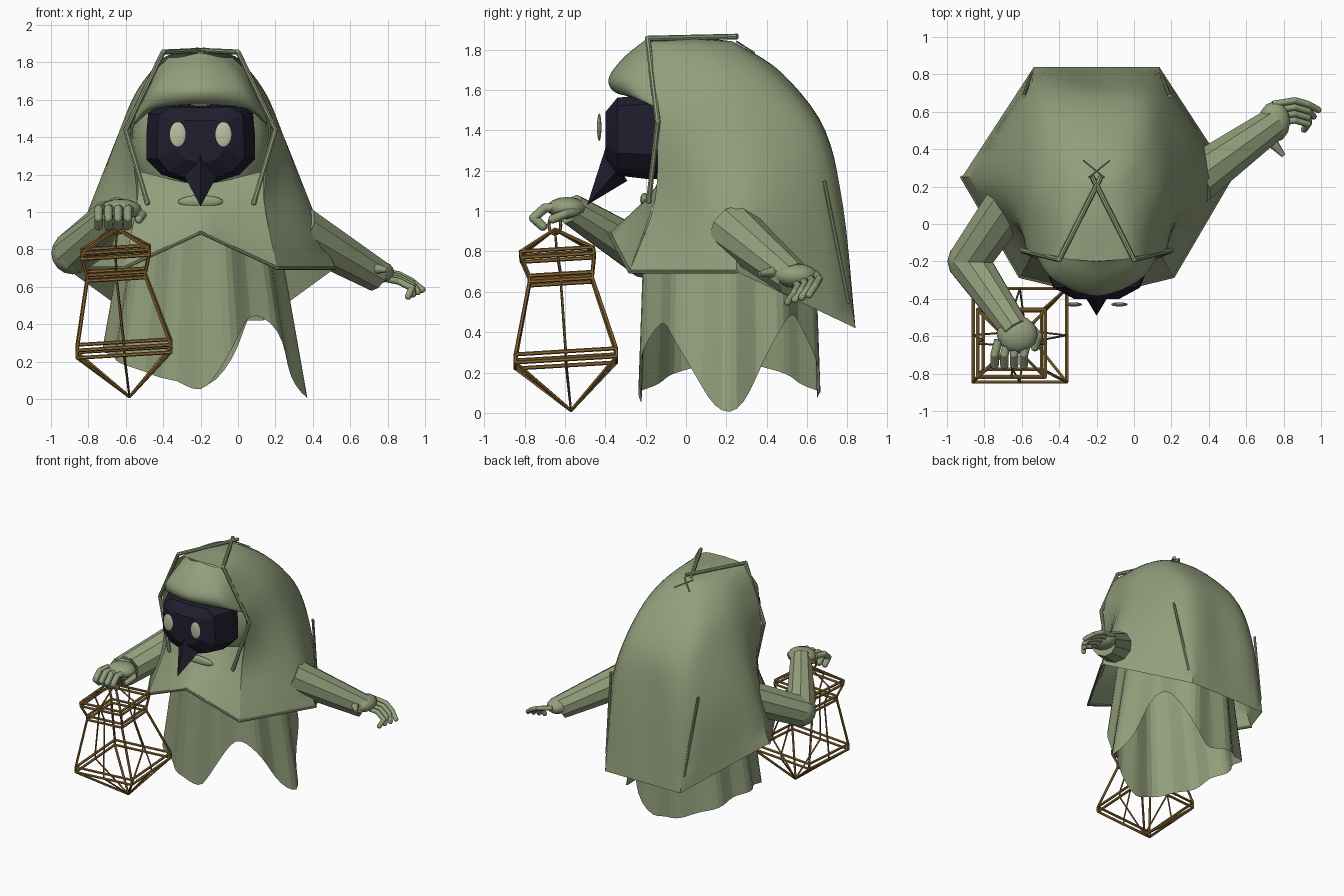
import bpy, bmesh, math
from mathutils import Vector, Matrix

if "Cube" in bpy.data.objects:
    bpy.data.objects.remove(bpy.data.objects["Cube"])

CX = -0.2  # centre line of the body


def mat(name, col):
    m = bpy.data.materials.new(name)
    m.diffuse_color = (*col, 1)
    m.use_nodes = True
    m.node_tree.nodes["Principled BSDF"].inputs["Base Color"].default_value = m.diffuse_color
    return m


SAGE = mat("sage cloth", (0.29, 0.345, 0.20))
PALE = mat("pale sage", (0.50, 0.53, 0.37))
DARK = mat("dark mask", (0.014, 0.013, 0.028))
BRASS = mat("brass", (0.27, 0.15, 0.035))


def finish(bm, name, material, smooth=None):
    bmesh.ops.recalc_face_normals(bm, faces=bm.faces[:])
    me = bpy.data.meshes.new(name)
    bm.to_mesh(me)
    bm.free()
    me.materials.append(material)
    ob = bpy.data.objects.new(name, me)
    bpy.context.collection.objects.link(ob)
    if smooth:
        bpy.ops.object.select_all(action='DESELECT')
        ob.select_set(True)
        bpy.context.view_layer.objects.active = ob
        bpy.ops.object.shade_smooth_by_angle(angle=math.radians(smooth))
    return ob


def spline(pts, n, sharp=0.0):
    """Catmull-Rom through pts, blended towards straight lines by sharp."""
    out = []
    for i in range(len(pts) - 1):
        b, c = pts[i], pts[i + 1]
        a = pts[i - 1] if i else b * 2 - c
        d = pts[i + 2] if i + 2 < len(pts) else c * 2 - b
        for k in range(n):
            t = k / n
            s = 0.5 * (2 * b + (c - a) * t + (2 * a - 5 * b + 4 * c - d) * t * t
                       + (3 * b - a - 3 * c + d) * t ** 3)
            out.append(s.lerp(b.lerp(c, t), sharp))
    return out + [pts[-1]]


def patch(name, rows, material, n=4, sharp_rows=(), smooth=50):
    """Surface through control rows given for the right half, mirrored left."""
    full = []
    for j, r in enumerate(rows):
        half = [Vector((CX + x, y, z)) for x, y, z in r]
        other = [Vector((2 * CX - p.x, p.y, p.z)) for p in half[-2::-1]]
        full.append(spline(half + other, n, 1.0 if j in sharp_rows else 0.1))
    cols = [spline(list(c), n) for c in zip(*full)]
    bm = bmesh.new()
    v = [[bm.verts.new(p) for p in c] for c in cols]
    for a, b in zip(v, v[1:]):
        for k in range(len(a) - 1):
            bm.faces.new((a[k], b[k], b[k + 1], a[k + 1]))
    bmesh.ops.remove_doubles(bm, verts=bm.verts[:], dist=0.0005)
    return finish(bm, name, material, smooth)


def rod(bm, a, b, r1, r2, n=8):
    a, b = Vector(a), Vector(b)
    d = b - a
    m = Matrix.Translation((a + b) / 2) @ d.to_track_quat('Z', 'Y').to_matrix().to_4x4()
    bmesh.ops.create_cone(bm, cap_ends=True, segments=n, radius1=r1, radius2=r2,
                          depth=d.length, matrix=m)


def ball(bm, c, r, n=12):
    m = Matrix.Translation(c) @ Matrix.Diagonal((*r, 1))
    bmesh.ops.create_uvsphere(bm, u_segments=n, v_segments=max(6, n * 2 // 3), radius=1, matrix=m)


def chain(bm, pts, r, n=8, joint=True):
    for a, b in zip(pts, pts[1:]):
        rod(bm, a, b, r, r, n)
    for p in pts[1:] if joint else []:
        ball(bm, p, (r, r, r), 8)


# Cloak with hood: opening edge, side, back corner, back centre
patch("cloak", [
    [(.41, -.28, .70), (.72, .25, .70), (.335, .84, .42), (0, .84, .42)],
    [(.34, -.155, 1.05), (.585, .25, 1.05), (.34, .735, 1.02), (0, .765, 1.02)],
    [(.375, -.145, 1.44), (.43, .25, 1.44), (.29, .635, 1.40), (0, .69, 1.40)],
    [(.31, -.165, 1.65), (.325, .18, 1.67), (.225, .435, 1.66), (0, .48, 1.68)],
    [(.19, -.185, 1.83), (.17, .06, 1.83), (.12, .23, 1.82), (0, .26, 1.825)],
    [(0, -.20, 1.85), (0, 0, 1.86), (0, .10, 1.855), (0, .20, 1.845)],
], SAGE, 5, sharp_rows=(0,))

# Cape front below the chin
patch("cape_front", [
    [(.41, -.28, .70), (0, -.38, .89)],
    [(.34, -.155, 1.05), (0, -.22, 1.04)],
    [(.34, -.11, 1.22), (0, -.12, 1.15)],
], SAGE, 5, sharp_rows=(0,))

# Collar lip under the beak
bm = bmesh.new()
ball(bm, (CX, -.205, 1.055), (.12, .022, .035), 16)
finish(bm, "collar_lip", SAGE, 60)

# Brim bulging over the face
patch("hood_brim", [
    [(.35, -.06, 1.47), (.24, -.17, 1.55), (0, -.20, 1.58)],
    [(.355, -.08, 1.49), (.265, -.25, 1.56), (0, -.335, 1.58)],
    [(.31, -.08, 1.63), (.235, -.29, 1.65), (0, -.385, 1.65)],
    [(.25, -.09, 1.745), (.175, -.245, 1.75), (0, -.315, 1.755)],
    [(.17, -.11, 1.825), (.10, -.18, 1.83), (0, -.20, 1.85)],
], SAGE, 6)

# Hood lining around the face
bm = bmesh.new()
ball(bm, (CX, .12, 1.37), (.37, .28, .40), 24)
finish(bm, "hood_lining", SAGE, 60)

# Trim tubes on the hood, cape hem and back corners
bm = bmesh.new()
for s in (-1, 1):
    for path, r in (
        ([(-.025, .255, 1.865), (.20, -.19, 1.855), (.40, -.14, 1.44), (.285, -.185, 1.05)], .014),
        ([(0, -.38, .89), (.41, -.28, .70), (.72, .25, .70)], .009),
        ([(.39, .685, 1.15), (.345, .805, .55)], .010),
    ):
        chain(bm, [(CX + s * x, y, z) for x, y, z in path], r)
finish(bm, "cloth_trim", SAGE, 40)
# Thin loose ends of the trim at the crown
bm = bmesh.new()
for s in (-1, 1):
    rod(bm, (CX + s * .04, .25, 1.84), (CX - s * .07, .34, 1.785), .005, .004, 6)
finish(bm, "crown_thread", SAGE, 40)

# Wavy robe with folds, deep waves on the right and an even hem on the left
bm = bmesh.new()
N, M = 80, 8
cols = []
for i in range(N):
    t = 2 * math.pi * i / N
    c = math.cos(t)
    wave = 0.225 - 0.22 * math.cos(4 * t + 0.5 * max(0, -math.sin(t)))
    wave += 0.06 * max(0, math.sin(t))
    flat = 0.09 + 0.16 * c * c
    w = min(1, max(0, (0.15 - c) / 0.4))
    low = wave * (1 - w) + flat * w
    fold = 1 + 0.04 * math.cos(10 * t)
    col = []
    for k in range(M + 1):
        z = 1.0 + (max(low, .003) - 1.0) * k / M
        rx = 0.38 + 0.17 * (1 - z)
        ry = 0.42 + 0.035 * (1 - z)
        col.append(bm.verts.new((CX + rx * fold * c, .215 + ry * fold * math.sin(t), z)))
    cols.append(col)
for i in range(N):
    a, b = cols[i], cols[(i + 1) % N]
    for k in range(M):
        bm.faces.new((a[k], b[k], b[k + 1], a[k + 1]))
finish(bm, "robe", SAGE, 12)

# Faceted mask
bm = bmesh.new()
outline = [(0, 1.57), (.20, 1.575), (.28, 1.53), (.29, 1.42), (.29, 1.28), (.21, 1.20), (.08, 1.16)]
outline += [(-x, z) for x, z in outline[:0:-1]]
rings = []
for y, f, g in ((-.12, .98, 1), (-.20, 1.0, 1), (-.34, .80, .93), (-.40, .42, .54)):
    rings.append([bm.verts.new((CX + x * f, y, 1.39 + (z - 1.39) * g)) for x, z in outline])
for a, b in zip(rings, rings[1:]):
    for i in range(len(a)):
        j = (i + 1) % len(a)
        bm.faces.new((a[i], a[j], b[j], b[i]))
bm.faces.new(rings[-1])
bm.faces.new(rings[0])
finish(bm, "mask", DARK)

# Pointed beak
bm = bmesh.new()
base = [bm.verts.new((CX + x, y, z)) for x, y, z in
        ((0, -.40, 1.31), (.085, -.35, 1.19), (0, -.29, 1.15), (-.085, -.35, 1.19))]
tip = bm.verts.new((CX, -.49, 1.03))
for i in range(4):
    bm.faces.new((base[i], base[(i + 1) % 4], tip))
bm.faces.new(base)
finish(bm, "beak", DARK)

# Eyes
for s, side in ((-1, "left"), (1, "right")):
    bm = bmesh.new()
    ball(bm, (CX + s * .122, -.43, 1.415), (.045, .011, .068), 20)
    finish(bm, side + "_eye", PALE, 60)

# Outstretched arm
bm = bmesh.new()
rod(bm, (.32, .23, .91), (.745, .535, .66), .135, .09, 10)
finish(bm, "outstretched_sleeve", SAGE, 30)
bm = bmesh.new()
ball(bm, (.75, .545, .68), (.085, .11, .06))
rod(bm, (.72, .46, .70), (.80, .365, .69), .035, .012)
for i in range(4):
    y, dz = .66 - i * .035, -.012 * i
    chain(bm, [(.74, y - .02, .69 + dz), (.86, y, .665 + dz),
               (.93, y - .02, .63 + dz), (.985 - .025 * i, y - .05, .585 + dz)], .018)
finish(bm, "outstretched_hand", SAGE, 60)

# Bent arm holding the lantern
elbow = (-.885, -.20, .78)
bm = bmesh.new()
rod(bm, (-.65, .14, .96), elbow, .13, .115, 10)
ball(bm, elbow, (.113, .113, .113))
rod(bm, elbow, (-.63, -.57, 1.01), .115, .08, 10)
finish(bm, "bent_sleeve", SAGE, 30)
bm = bmesh.new()
ball(bm, (-.625, -.59, 1.015), (.11, .10, .055))
chain(bm, [(-.56, -.54, 1.0), (-.51, -.60, .985), (-.53, -.66, .96)], .022)
for i in range(4):
    x = -.745 + i * .052
    chain(bm, [(x + .02, -.62, 1.02), (x, -.70, 1.015), (x, -.755, .965), (x, -.71, .925)], .023)
finish(bm, "gripping_hand", SAGE, 60)

# Lantern frame: tilted square hoops joined by struts between two tips
levels = [(-.655, -.64, .80, .18), (-.655, -.635, .77, .18), (-.65, -.62, .68, .156),
          (-.65, -.62, .65, .156), (-.61, -.595, .29, .25), (-.61, -.595, .25, .25)]
top, bottom = (-.645, -.65, .91), (-.58, -.57, .012)


def around(level):
    x, y, z, h = level
    return [(x + h * a, y + h * b, z + .06 * h * (a + b)) for a, b in
            ((-1, -1), (0, -1), (1, -1), (1, 0), (1, 1), (0, 1), (-1, 1), (-1, 0))]


bm = bmesh.new()
hoops = [around(lv) for lv in levels]
for h in hoops:
    for i in range(0, 8, 2):
        rod(bm, h[i], h[(i + 2) % 8], .010, .010, 6)
for i in range(8):
    line = [top] + [h[i] for h in hoops] + [bottom]
    chain(bm, line, .006 if i % 2 else .009, 6, joint=False)
ring = [(-.645 + .045 * math.cos(k * math.pi / 6), -.65 + .03 * math.cos(k * math.pi / 6),
         .93 + .045 * math.sin(k * math.pi / 6)) for k in range(13)]
chain(bm, ring, .008, 6, joint=False)
finish(bm, "lantern", BRASS)
